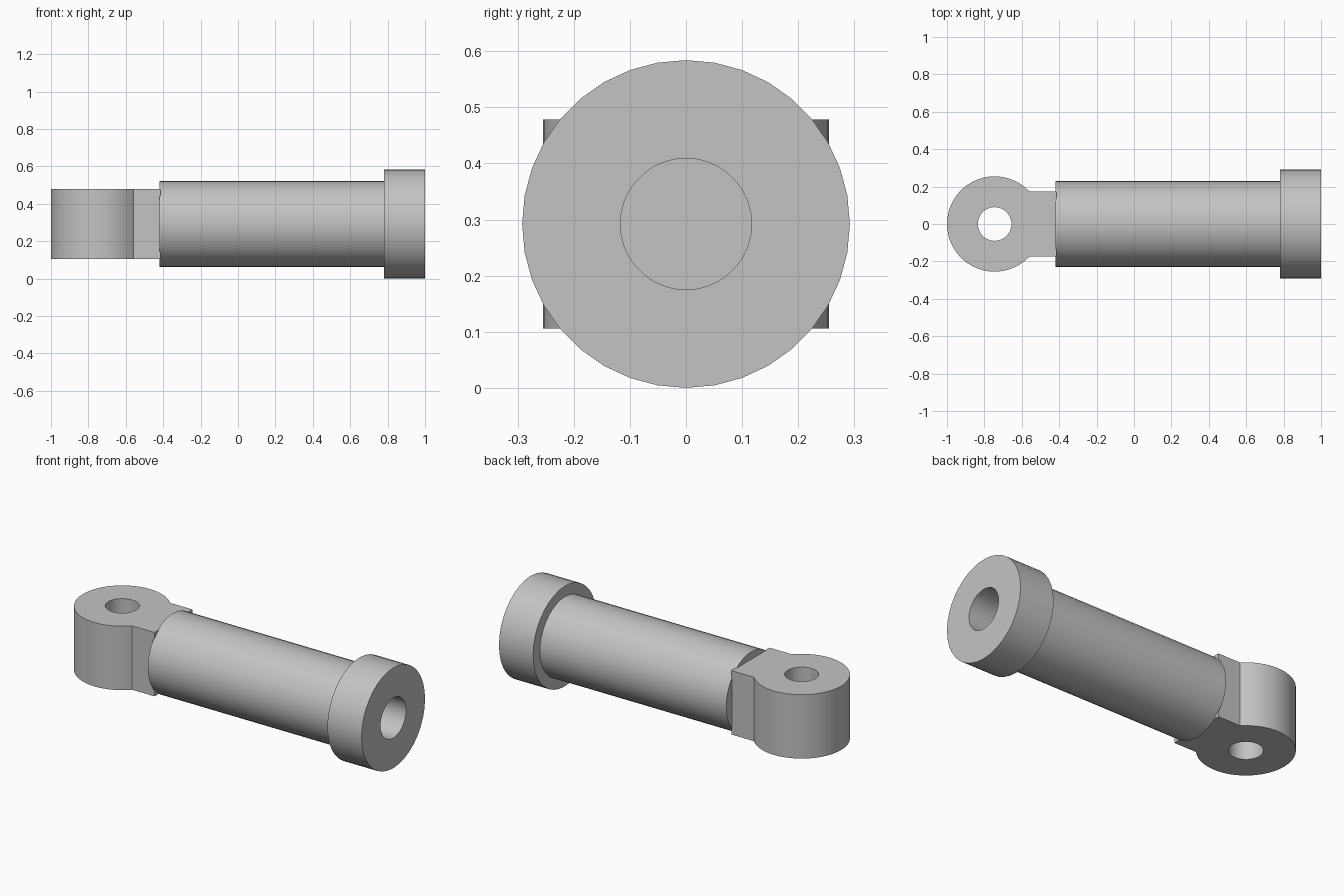
import bpy, bmesh, math

cube = bpy.data.objects.get("Cube")
if cube:
    bpy.data.objects.remove(cube)

AXIS_Z = 0.292      # height of the shared centre line
SIDES = 36

steel = bpy.data.materials.new("plain_grey")
steel.use_nodes = True
GREY = (0.55, 0.55, 0.55, 1)
steel.diffuse_color = GREY
steel.node_tree.nodes["Principled BSDF"].inputs["Base Color"].default_value = GREY


def finish(bm, name):
    """Turn a bmesh into a smooth, sharp-edged object on the centre line."""
    bmesh.ops.recalc_face_normals(bm, faces=bm.faces)
    mesh = bpy.data.meshes.new(name)
    bm.to_mesh(mesh)
    bm.free()
    mesh.materials.append(steel)
    obj = bpy.data.objects.new(name, mesh)
    obj.location.z = AXIS_Z
    bpy.context.collection.objects.link(obj)
    bpy.ops.object.select_all(action="DESELECT")
    obj.select_set(True)
    bpy.context.view_layer.objects.active = obj
    bpy.ops.object.shade_smooth_by_angle(angle=math.radians(30))
    return obj


def lathe(name, profile):
    """Revolve (x, radius) points around the x axis and cap both ends."""
    bm = bmesh.new()
    rings = []
    for x, r in profile:
        rings.append([bm.verts.new((x, r * math.sin(a), r * math.cos(a)))
                      for a in (math.tau * i / SIDES for i in range(SIDES))])
    for a, b in zip(rings, rings[1:]):
        for i in range(SIDES):
            j = (i + 1) % SIDES
            bm.faces.new((a[i], a[j], b[j], b[i]))
    bm.faces.new(rings[0])
    bm.faces.new(rings[-1])
    return finish(bm, name)


# Barrel, stepped end collar and blind bore in one turned profile
lathe("barrel_with_collar", [(-0.42, 0.23), (0.78, 0.23), (0.78, 0.292),
                             (1.0, 0.292), (1.0, 0.117), (-0.36, 0.117)])

# Eye: round lug with a flat-sided neck and a vertical pin hole
EYE_X, EYE_R, PIN_R = -0.745, 0.255, 0.09
NECK_END, NECK_HALF, HALF_HEIGHT = -0.415, 0.175, 0.186
start = math.asin(NECK_HALF / EYE_R)


def arc(radius, begin, end, count):
    angles = [begin + (end - begin) * i / count for i in range(count + 1)]
    return [(EYE_X + radius * math.cos(a), radius * math.sin(a)) for a in angles]


outline = arc(EYE_R, start, math.tau - start, SIDES)
outline += [(NECK_END, -NECK_HALF), (NECK_END, NECK_HALF)]
pin_hole = arc(PIN_R, 0, math.tau, SIDES)[:-1]

bm = bmesh.new()
edges = []
for loop in (outline, pin_hole):
    verts = [bm.verts.new((x, y, -HALF_HEIGHT)) for x, y in loop]
    edges += [bm.edges.new((v, verts[i - 1])) for i, v in enumerate(verts)]
bmesh.ops.triangle_fill(bm, edges=edges, use_beauty=True, normal=(0, 0, 1))
top = bmesh.ops.extrude_face_region(bm, geom=bm.faces[:], use_keep_orig=True)["geom"]
bmesh.ops.translate(bm, vec=(0, 0, 2 * HALF_HEIGHT),
                    verts=[g for g in top if isinstance(g, bmesh.types.BMVert)])
finish(bm, "mounting_eye")
